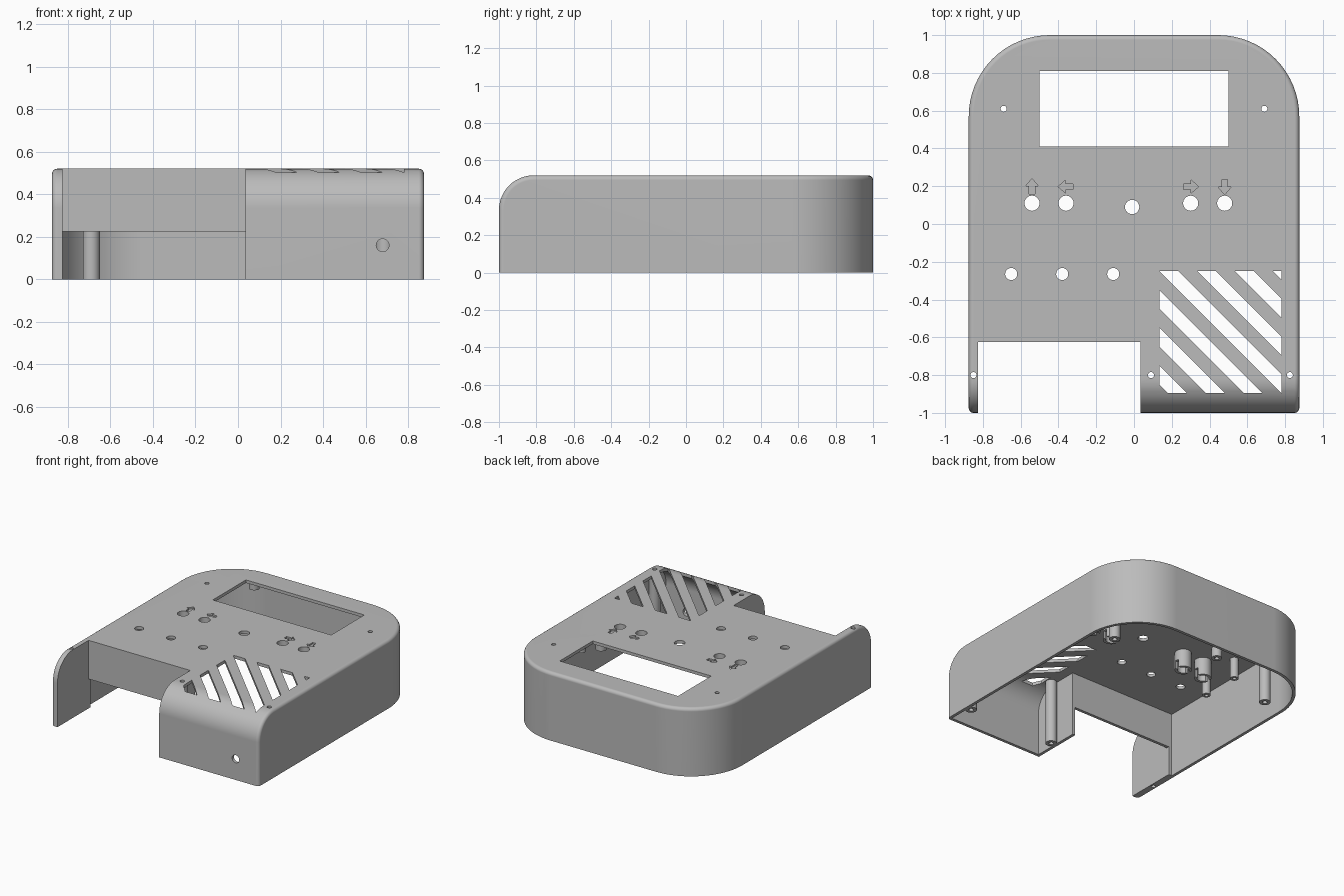
import bpy, bmesh
from math import cos, sin, pi, radians
from mathutils import Matrix, Vector

cube = bpy.data.objects.get("Cube")
if cube:
    bpy.data.objects.remove(cube, do_unlink=True)

W, L, H, T = 0.875, 1.0, 0.52, 0.023   # half width, half length, height, wall

grey = bpy.data.materials.new("matte grey")
grey.use_nodes = True
grey.diffuse_color = (0.5, 0.5, 0.5, 1)
grey.node_tree.nodes["Principled BSDF"].inputs["Base Color"].default_value = (0.5, 0.5, 0.5, 1)


def prism(bm, pts, z0, z1, matrix=Matrix()):
    """Extrude a flat outline from z0 to z1 and add it to bm."""
    low = [bm.verts.new(matrix @ Vector((x, y, z0))) for x, y in pts]
    top = [bm.verts.new(matrix @ Vector((x, y, z1))) for x, y in pts]
    bm.faces.new(low[::-1])
    bm.faces.new(top)
    n = len(pts)
    for i in range(n):
        j = (i + 1) % n
        bm.faces.new((low[i], low[j], top[j], top[i]))


def circle(x, y, r, n=32):
    return [(x + r * cos(2 * pi * i / n), y + r * sin(2 * pi * i / n)) for i in range(n)]


def rect(x0, y0, x1, y1):
    return [(x0, y0), (x1, y0), (x1, y1), (x0, y1)]


def make(name, bm):
    bmesh.ops.recalc_face_normals(bm, faces=bm.faces)
    mesh = bpy.data.meshes.new(name)
    bm.to_mesh(mesh)
    bm.free()
    mesh.materials.append(grey)
    ob = bpy.data.objects.new(name, mesh)
    bpy.context.collection.objects.link(ob)
    return ob


def activate(ob):
    bpy.ops.object.select_all(action="DESELECT")
    ob.select_set(True)
    bpy.context.view_layer.objects.active = ob


def cut(ob, cutter):
    mod = ob.modifiers.new("cut", "BOOLEAN")
    mod.operation, mod.solver, mod.object = "DIFFERENCE", "EXACT", cutter
    activate(ob)
    bpy.ops.object.modifier_apply(modifier=mod.name)
    bpy.data.objects.remove(cutter, do_unlink=True)


def smooth(ob):
    activate(ob)
    bpy.ops.object.shade_smooth_by_angle(angle=radians(30))
    ob.modifiers.new("flat tops", "WEIGHTED_NORMAL").keep_sharp = True


def rounded_block(name, inset, bottom, edge):
    """Case volume: two big rear corners, a rounded front top and eased edges."""
    w, l, r = W - inset, L - inset, 0.43 - inset
    pts = [(-w, -l), (w, -l)]
    for cx, start in ((w - r, 0), (r - w, pi / 2)):
        for i in range(17):
            a = start + i * pi / 32
            pts.append((cx + r * cos(a), l - r + r * sin(a)))
    bm = bmesh.new()
    top = H - inset
    prism(bm, pts, bottom, top)
    bmesh.ops.recalc_face_normals(bm, faces=bm.faces)
    front = [e for e in bm.edges if all(v.co.y < -l + 0.001 and v.co.z > top - 0.001 for v in e.verts)]
    bmesh.ops.bevel(bm, geom=front, offset=0.185 - inset, segments=12, profile=0.5, affect="EDGES")
    if edge:
        sharp = [e for e in bm.edges if e.calc_face_angle(0) > 0.5
                 and max(v.co.z for v in e.verts) > bottom + 0.01]
        bmesh.ops.bevel(bm, geom=sharp, offset=edge, segments=4, profile=0.5, affect="EDGES")
    return make(name, bm)


# Case shell: hollow, but solid around the front notch
case = rounded_block("case_shell", 0, 0, 0.025)
cavity = rounded_block("cavity", T, -0.1, 0)
bm = bmesh.new()
prism(bm, rect(-1, -1.2, 0.035 + T, -0.625 + T), -0.3, 0.8)
cut(cavity, make("keep_notch_walls", bm))
cut(case, cavity)

# Front notch, with a hanging wall behind it
bm = bmesh.new()
step = [(-1.2, -0.1), (-0.59, -0.1), (-0.59, 0.225), (-0.625, 0.225), (-0.625, 0.7), (-1.2, 0.7)]
along_x = Matrix(((0, 0, 1, 0), (1, 0, 0, 0), (0, 1, 0, 0), (0, 0, 0, 1)))
prism(bm, step, -0.825, 0.035, along_x)
cut(case, make("notch", bm))

# Window, buttons, screw holes, front socket, arrows
buttons = [(-0.54, 0.11), (-0.36, 0.11), (0.30, 0.11), (0.48, 0.11)]
screws = [(-0.69, 0.61), (0.69, 0.61), (0.09, -0.8), (0.825, -0.8)]
bm = bmesh.new()
prism(bm, rect(-0.5, 0.41, 0.5, 0.81), 0.4, 0.7)
for x, y in buttons:
    prism(bm, circle(x, y, 0.04), 0.4, 0.7)
prism(bm, circle(-0.01, 0.09, 0.038), 0.4, 0.7)
for x in (-0.65, -0.38, -0.11):
    prism(bm, circle(x, -0.265, 0.032), 0.4, 0.7)
for x, y in screws:
    prism(bm, circle(x, y, 0.016, 20), 0.4, 0.7)
prism(bm, circle(-0.85, -0.8, 0.016, 20), -0.1, 0.7)
prism(bm, circle(0.68, 0.16, 0.03), 0.9, 1.1, Matrix.Rotation(pi / 2, 4, "X"))
arrow = [(0, 0.042), (-0.034, 0.003), (-0.015, 0.003), (-0.015, -0.038),
         (0.015, -0.038), (0.015, 0.003), (0.034, 0.003)]
for (x, y), turn in zip(buttons, (0, 90, -90, 180)):
    prism(bm, arrow, H - 0.012, 0.7,
          Matrix.Translation((x, 0.198, 0)) @ Matrix.Rotation(radians(turn), 4, "Z"))
cut(case, make("openings", bm))

# Diagonal vent slots
bm = bmesh.new()
for k in range(7):
    start = -0.715 + 0.2 * k
    slot = bmesh.new()
    prism(slot, rect(0.135, -0.895, 0.78, -0.25), 0.36, 0.7)
    for c, sign in ((start, -1), (start + 0.1, 1)):
        geom = slot.verts[:] + slot.edges[:] + slot.faces[:]
        bmesh.ops.bisect_plane(slot, geom=geom, plane_co=(c, 0, 0),
                               plane_no=(sign, sign, 0), clear_outer=True)
        bmesh.ops.holes_fill(slot, edges=[e for e in slot.edges if e.is_boundary])
    part = bpy.data.meshes.new("slot")
    slot.to_mesh(part)
    slot.free()
    bm.from_mesh(part)
    bpy.data.meshes.remove(part)
cut(case, make("vent_slots", bm))
smooth(case)


def tube(name, x, y, outer, inner, z0, slotted=False):
    """Hollow post hanging from the lid."""
    bm = bmesh.new()
    rings = []
    for r, z in ((outer, z0), (outer, H - 0.015), (inner, H - 0.015), (inner, z0)):
        rings.append([bm.verts.new((px, py, z)) for px, py in circle(x, y, r)])
    for a in range(4):
        p, q = rings[a], rings[(a + 1) % 4]
        for i in range(32):
            j = (i + 1) % 32
            bm.faces.new((p[i], p[j], q[j], q[i]))
    ob = make(name, bm)
    if slotted:
        bm = bmesh.new()
        prism(bm, rect(x - 0.1, y - 0.016, x + 0.1, y + 0.016), z0 - 0.05, z0 + 0.06)
        cut(ob, make("post_slot", bm))
    smooth(ob)


# Posts: case screws, button guides, screen mounts, button board mounts
for i, (x, y) in enumerate(screws):
    tube(f"screw_post_{i + 1}", x, y, 0.04, 0.017, 0)
for i, (x, y) in enumerate(buttons):
    tube(f"button_guide_{i + 1}", x, y, 0.06, 0.04, 0.36, True)
for side, s in (("left", 1), ("right", -1)):
    for place, y in (("rear", 0.91), ("front", 0.31)):
        tube(f"screen_post_{place}_{side}", s * 0.5, y, 0.038, 0.016, 0.42)
    for place, y in (("rear", 0.276), ("front", -0.03)):
        tube(f"board_post_{place}_{side}", s * 0.69, y, 0.03, 0.014, 0.34)
